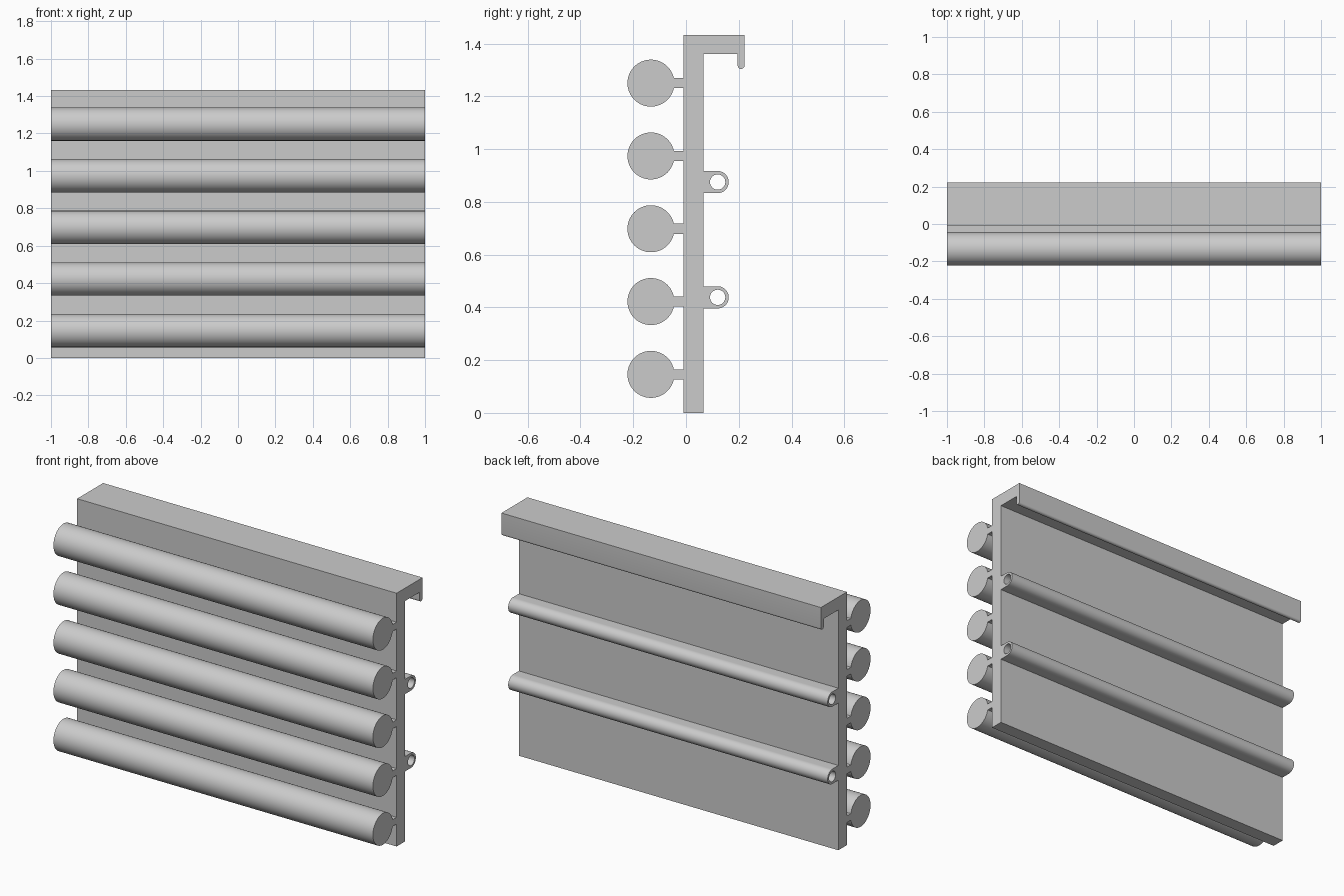
import bpy, bmesh
from math import sin, cos, pi, asin

cube = bpy.data.objects.get("Cube")
if cube:
    bpy.data.objects.remove(cube, do_unlink=True)

HALF = 1.0                       # half length along x
FRONT, BACK, TOP = -0.01, 0.066, 1.433

grey = bpy.data.materials.new("plain grey")
grey.use_nodes = True
colour = (0.6, 0.6, 0.6, 1)
grey.diffuse_color = colour
grey.node_tree.nodes["Principled BSDF"].inputs["Base Color"].default_value = colour


def arc(cy, cz, r, start, end, steps):
    """Points on an arc in the side plane."""
    angles = [start + (end - start) * i / steps for i in range(steps + 1)]
    return [(cy + r * cos(a), cz + r * sin(a)) for a in angles]


def extrusion(name, *outlines):
    """Fill a side profile (later outlines are holes) and run it along x."""
    bm = bmesh.new()
    edges = []
    for outline in outlines:
        verts = [bm.verts.new((-HALF, y, z)) for y, z in outline]
        edges += [bm.edges.new((a, b)) for a, b in zip(verts, verts[1:] + verts[:1])]
    bmesh.ops.triangle_fill(bm, edges=edges, use_beauty=True, normal=(1, 0, 0))
    result = bmesh.ops.extrude_face_region(bm, geom=bm.faces[:], use_keep_orig=True)
    moved = [g for g in result["geom"] if isinstance(g, bmesh.types.BMVert)]
    bmesh.ops.translate(bm, verts=moved, vec=(2 * HALF, 0, 0))
    bmesh.ops.recalc_face_normals(bm, faces=bm.faces[:])
    mesh = bpy.data.meshes.new(name)
    bm.to_mesh(mesh)
    bm.free()
    mesh.materials.append(grey)
    obj = bpy.data.objects.new(name, mesh)
    bpy.context.collection.objects.link(obj)
    bpy.ops.object.select_all(action="DESELECT")
    obj.select_set(True)
    bpy.context.view_layer.objects.active = obj
    bpy.ops.object.shade_smooth_by_angle(angle=pi / 6)
    return obj


# Back panel with the hooked top flange and its round-ended lip
lip_r, lip_y = 0.013, 0.209
extrusion("panel_with_hook",
          [(FRONT, 0), (BACK, 0), (BACK, 1.36), (lip_y - lip_r, 1.36)]
          + arc(lip_y, 1.317, lip_r, pi, 2 * pi, 12)
          + [(lip_y + lip_r, TOP), (FRONT, TOP)])

# Five round bars, each on a thin neck
bar_r, bar_y, neck = 0.089, -0.133, 0.019
gap = asin(neck / bar_r)
for i in range(5):
    z = 0.146 + 0.276 * i
    extrusion(f"round_bar_{i + 1}",
              arc(bar_y, z, bar_r, gap, 2 * pi - gap, 60)
              + [(FRONT, z - neck), (FRONT, z + neck)])

# Two tubular sleeves on the back
tube_y, tube_r, bore_r = 0.12, 0.042, 0.029
for i, z in enumerate((0.438, 0.875)):
    extrusion(f"rear_sleeve_{i + 1}",
              [(BACK, z + tube_r), (BACK, z - tube_r)]
              + arc(tube_y, z, tube_r, -pi / 2, pi / 2, 24),
              arc(tube_y, z, bore_r, 0, 2 * pi, 40)[:-1])
